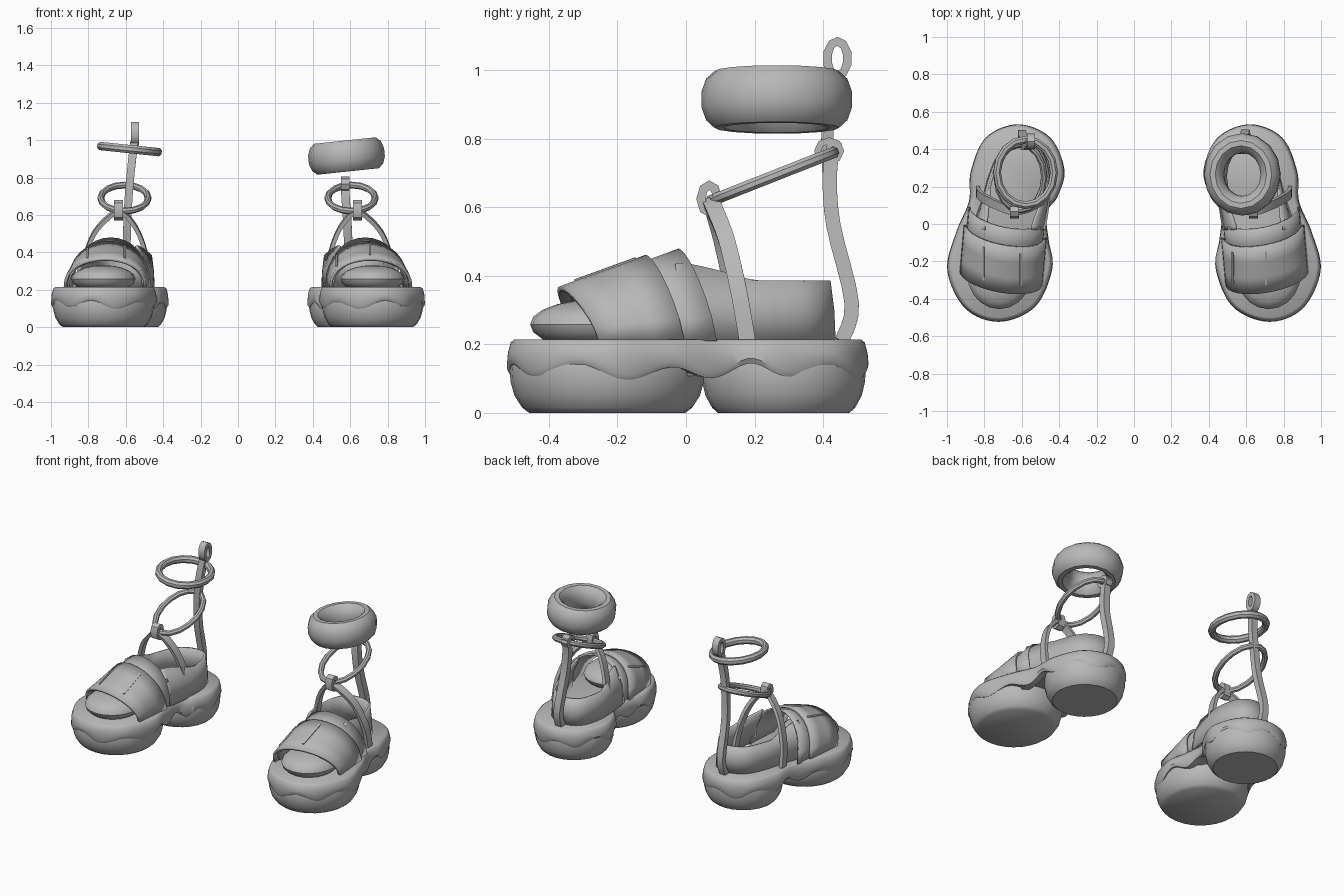
import bpy, bmesh, math
from mathutils import Vector, Euler

if "Cube" in bpy.data.objects:
    bpy.data.objects.remove(bpy.data.objects["Cube"])

grey = bpy.data.materials.new("plain_grey")
grey.diffuse_color = (0.48, 0.48, 0.48, 1)
grey.use_nodes = True
grey.node_tree.nodes["Principled BSDF"].inputs["Base Color"].default_value = grey.diffuse_color
FLOOR = 0.215  # top of the sole


def finish(name, bm, thick=0, angle=40):
    bmesh.ops.recalc_face_normals(bm, faces=bm.faces[:])
    me = bpy.data.meshes.new(name)
    bm.to_mesh(me)
    bm.free()
    me.materials.append(grey)
    ob = bpy.data.objects.new(name, me)
    bpy.context.collection.objects.link(ob)
    if thick:
        mod = ob.modifiers.new("thickness", 'SOLIDIFY')
        mod.thickness = thick
        mod.offset = 0
    bpy.ops.object.select_all(action='DESELECT')
    ob.select_set(True)
    bpy.context.view_layer.objects.active = ob
    bpy.ops.object.shade_smooth_by_angle(angle=math.radians(angle))
    return ob


def loft(name, rows, closed=True, caps=True, loop=False, thick=0, angle=40):
    """Skin a list of equal-length point rows."""
    bm = bmesh.new()
    vs = [[bm.verts.new(p) for p in r] for r in rows]
    n = len(vs[0])
    for i in range(len(vs) if loop else len(vs) - 1):
        a, b = vs[i], vs[(i + 1) % len(vs)]
        for j in range(n if closed else n - 1):
            k = (j + 1) % n
            bm.faces.new((a[j], a[k], b[k], b[j]))
    if caps and closed and not loop:
        bm.faces.new(vs[0])
        bm.faces.new(vs[-1])
    return finish(name, bm, thick, angle)


def spline(pts, steps, closed=False):
    """Catmull-Rom curve through the points."""
    pts = [Vector(p) for p in pts]
    n, out = len(pts), []
    at = lambda i: pts[i % n] if closed else pts[max(0, min(n - 1, i))]
    for i in range(n if closed else n - 1):
        a, b, c, d = (at(i + k) for k in (-1, 0, 1, 2))
        for s in range(steps):
            t = s / steps
            out.append(0.5 * (2 * b + (c - a) * t + (2 * a - 5 * b + 4 * c - d) * t * t
                              + (3 * b - a - 3 * c + d) * t ** 3))
    return out if closed else out + [pts[-1]]


def ring(name, c, rx, ry, a, b, n=16, m=8, rot=(0, 0, 0)):
    """Oval ring; a = radial half thickness, b = axial half thickness."""
    e, rows = Euler(rot), []
    if m == 4:
        a, b = a * 1.414, b * 1.414
    for i in range(n):
        u = 2 * math.pi * i / n
        row = []
        for j in range(m):
            v = 2 * math.pi * (j + 0.5) / m
            p = Vector(((rx + a * math.cos(v)) * math.cos(u),
                        (ry + a * math.cos(v)) * math.sin(u), b * math.sin(v)))
            p.rotate(e)
            row.append(p + Vector(c))
        rows.append(row)
    return loft(name, rows, loop=True)


def strap(name, pts, side, w, t):
    """Flat band swept along a path; side = direction of its width."""
    path, rows = spline(pts, 4), []
    for i, p in enumerate(path):
        tan = (path[min(i + 1, len(path) - 1)] - path[max(i - 1, 0)]).normalized()
        s = Vector(side)
        s = (s - tan * s.dot(tan)).normalized() * w / 2
        u = tan.cross(s).normalized() * t / 2
        rows.append([p + s + u, p - s + u, p - s - u, p + s - u])
    return loft(name, rows)


def arch(sx, y, t, grow=0.0):
    """Point on the upper of the shoe, t from outer side to inner side."""
    f = (y + 0.36) / 0.34
    s = max(0.0, math.sin(t))
    h = 0.14 + 0.125 * f + grow
    return Vector((sx * (0.71 - 0.03 * f + (0.2 + grow) * math.cos(t)),
                   y + 0.075 * (1 - s) + 0.035 * math.cos(t),
                   FLOOR - 0.005 + h * s ** 0.8))


def lobe(name, sx, cx, cy, rx, ry):
    rows = []
    for z, k in ((0, .8), (.015, .87), (.05, .95), (.09, .99), (.13, 1), (.17, .97), (.2, .9)):
        rows.append([(sx * (cx + rx * k * math.cos(a)), cy + ry * k * math.sin(a), z)
                     for a in (2 * math.pi * i / 28 for i in range(28))])
    loft(name, rows)


OUTLINE = [(.72, -.52), (.9, -.45), (.995, -.25), (.95, -.05), (.88, .12), (.87, .28), (.79, .46),
           (.62, .53), (.45, .46), (.375, .29), (.41, .15), (.47, .06), (.46, -.08), (.44, -.24),
           (.53, -.44)]
HEEL = [(.865, -.03), (.81, .12), (.77, .26), (.71, .38), (.6, .43), (.5, .39), (.455, .26),
        (.46, .1), (.48, -.03)]


def shoe(sx, tag, slots):
    # two cushion lobes under the sole
    lobe("front_cushion_" + tag, sx, .72, -.23, .27, .285)
    lobe("heel_cushion_" + tag, sx, .62, .285, .24, .24)

    # dripping sole layer with wavy lower edge
    line = spline(OUTLINE, 8, True)
    n = len(line)
    rows = [[] for _ in range(6)]
    for i, p in enumerate(line):
        d = line[(i + 1) % n] - line[i - 1]
        nor = Vector((d.y, -d.x)).normalized()
        wave = .12 + .019 * math.sin(2 * math.pi * 11 * i / n) + .006 * math.sin(2 * math.pi * 4 * i / n)
        for r, (z, o) in enumerate(((FLOOR, -.02), (.205, -.008), (.175, 0),
                                    (wave + .015, .003), (wave, -.006), (wave + .005, -.05))):
            q = p + nor * o
            rows[r].append((sx * q.x, q.y, z))
    loft("sole_layer_" + tag, rows)

    # rounded toe
    bm = bmesh.new()
    bmesh.ops.create_uvsphere(bm, u_segments=20, v_segments=10, radius=1)
    for v in bm.verts:
        v.co = (sx * (.72 + .172 * v.co.x), -.265 + .19 * v.co.y, .258 + .073 * v.co.z)
    finish("toe_" + tag, bm)

    # tongue, wide band over it
    ts = [math.pi * i / 16 for i in range(17)]
    loft("tongue_" + tag, [[arch(sx, y, t) for t in ts] for y in (-.33, -.22, -.1, -.02)],
         closed=False, thick=.01)
    loft("front_band_" + tag, [[arch(sx, y, t, .014) for t in ts] for y in (-.365, -.28, -.2, -.115)],
         closed=False, thick=.016)

    # narrow stitched lines on the band
    for k, x in enumerate(slots):
        row = []
        for y in (-.325, -.27, -.21, -.15):
            cx = .71 - .03 * (y + .36) / .34
            t = math.acos((x - cx) / .214)
            row.append([arch(sx, y, t + d, g) for d, g in
                        ((-.025, .02), (.025, .02), (.025, .027), (-.025, .027))])
        loft("band_line_%d_%s" % (k + 1, tag), row)

    # heel wall, leaning in at the top
    rows = [[], [], []]
    for p in spline(HEEL, 4):
        k = max(0, min(1, (.2 - p.y) / .2))
        top = .39 + .05 * k
        centre = Vector((.63, .2))
        inward = Vector((centre.x - p.x, (centre.y - p.y) * (1 - k))).normalized()
        for r, f in enumerate((0, .5, 1)):
            q = p + inward * (.015 + .05 * k) * f * f
            rows[r].append((sx * q.x, q.y, FLOOR - .005 + (top - FLOOR) * f))
    loft("heel_wall_" + tag, rows, closed=False, thick=.014)

    # ankle straps rising to the knot
    strap("outer_strap_" + tag, [(sx * .835, .18, .205), (sx * .825, .155, .35), (sx * .77, .12, .5),
                                 (sx * .69, .085, .59), (sx * .64, .07, .62)], (0, 1, .25), .048, .022)
    strap("inner_strap_" + tag, [(sx * .465, .16, .205), (sx * .485, .135, .36), (sx * .53, .105, .5),
                                 (sx * .59, .08, .59), (sx * .64, .07, .62)], (0, 1, .25), .048, .022)
    ring("strap_knot_" + tag, (sx * .64, .068, .625), .04, .024, .014, .024, 8, 4,
         (0, math.pi / 2, 0))
    # tilted ankle ring
    ring("ankle_ring_" + tag, (sx * .607, .252, .69), .127, .19, .018, .018, 16, 8,
         (math.radians(21.5), 0, 0))


shoe(-1, "left", (.8, .61))
shoe(1, "right", (.535, .705))

# short back strap and its loop
strap("back_strap_right", [(.6, .455, .21), (.595, .484, .32), (.585, .43, .55), (.575, .42, .7),
                           (.573, .435, .79)], (1, 0, 0), .045, .042)
ring("back_loop_right", (.573, .418, .765), .03, .034, .01, .023, 8, 4, (0, math.pi / 2, 0))
# puffy cuff
ring("puffy_cuff", (.58, .265, .915), .152, .168, .054, .086, 16, 12, (0, math.radians(-6), 0))

# tall back strap, its end loop and slim ring
strap("back_strap_left", [(-.6, .455, .21), (-.598, .484, .32), (-.592, .43, .55), (-.583, .415, .72),
                          (-.57, .415, .86), (-.555, .435, .99)], (1, 0, 0), .042, .036)
ring("back_loop_left", (-.55, .442, 1.035), .05, .03, .013, .022, 10, 4, (0, math.pi / 2, 0))
ring("slim_ring", (-.58, .275, .952), .153, .175, .022, .024, 16, 8, (0, math.radians(6), 0))
